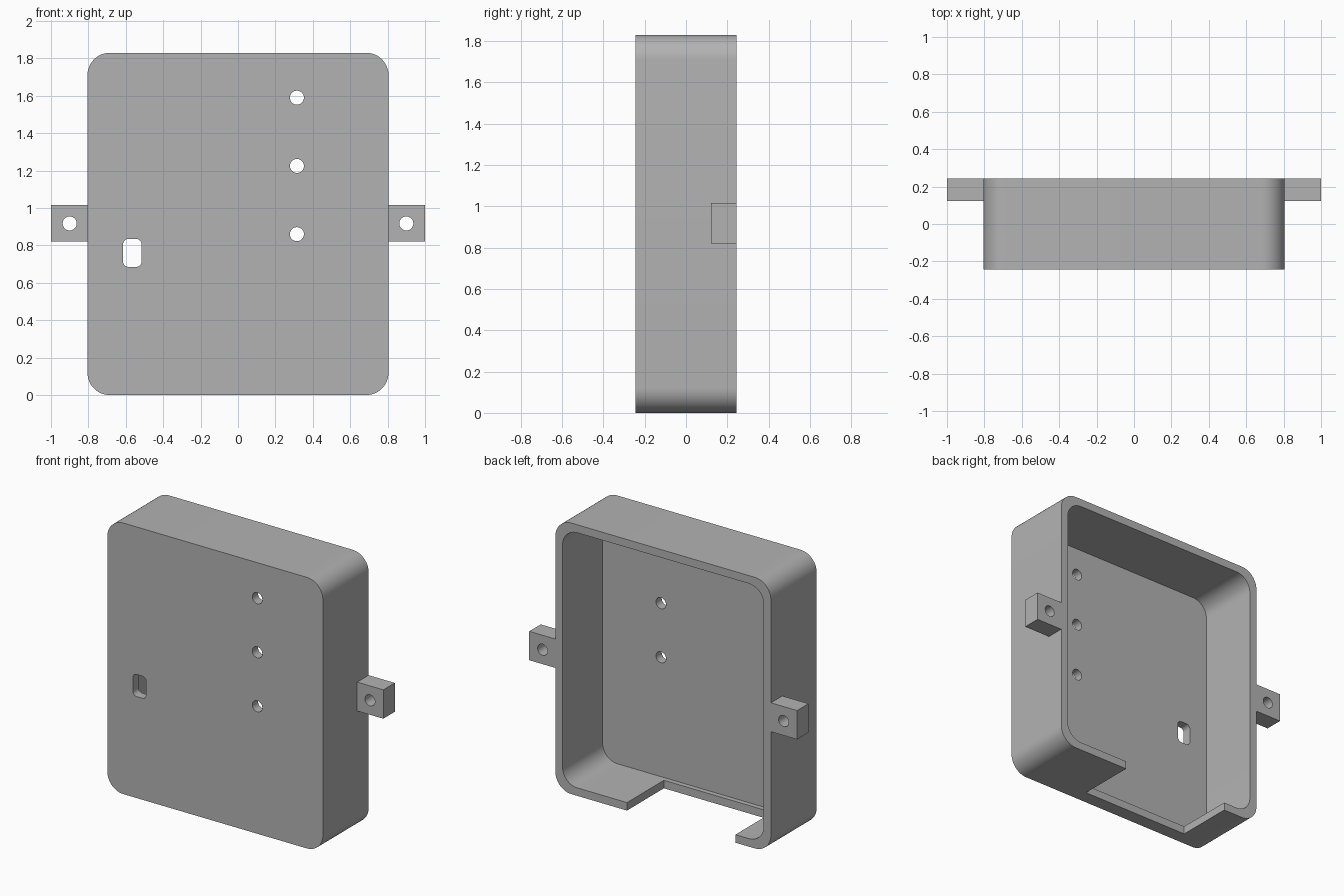
import bpy, bmesh
from math import sin, cos, pi

cube = bpy.data.objects.get("Cube")
if cube:
    bpy.data.objects.remove(cube, do_unlink=True)

grey = bpy.data.materials.new("plain grey")
grey.use_nodes = True
colour = (0.45, 0.45, 0.45, 1)
grey.diffuse_color = colour
grey.node_tree.nodes["Principled BSDF"].inputs["Base Color"].default_value = colour


def slab(name, x, z, y, radius=0, steps=12):
    """Rounded rectangle in x and z, extruded along y; each range is (low, high)."""
    bm = bmesh.new()
    corners = [(x[1], z[1], -1, -1), (x[0], z[1], 1, -1),
               (x[0], z[0], 1, 1), (x[1], z[0], -1, 1)]
    verts = []
    for i, (cx, cz, sx, sz) in enumerate(corners):
        for k in range(steps + 1 if radius else 1):
            a = (i + k / steps) * pi / 2
            verts.append(bm.verts.new((cx + radius * (sx + cos(a)), y[0],
                                       cz + radius * (sz + sin(a)))))
    bmesh.ops.remove_doubles(bm, verts=bm.verts[:], dist=1e-5)
    face = bm.faces.new([v for v in verts if v.is_valid])
    extruded = bmesh.ops.extrude_face_region(bm, geom=[face])["geom"]
    moved = [g for g in extruded if isinstance(g, bmesh.types.BMVert)]
    bmesh.ops.translate(bm, verts=moved, vec=(0, y[1] - y[0], 0))
    bmesh.ops.recalc_face_normals(bm, faces=bm.faces[:])
    mesh = bpy.data.meshes.new(name)
    bm.to_mesh(mesh)
    bm.free()
    mesh.materials.append(grey)
    obj = bpy.data.objects.new(name, mesh)
    bpy.context.collection.objects.link(obj)
    return obj


def round_hole(x, z, r=0.0375):
    return slab("hole_cutter", (x - r, x + r), (z - r, z + r), (-0.4, 0.4), r, 8)


def select(obj):
    bpy.ops.object.select_all(action='DESELECT')
    obj.select_set(True)
    bpy.context.view_layer.objects.active = obj


def cut(obj, cutters):
    select(obj)
    for cutter in cutters:
        cutter.hide_render = True
        mod = obj.modifiers.new("cut", 'BOOLEAN')
        mod.operation = 'DIFFERENCE'
        mod.solver = 'EXACT'
        mod.object = cutter
        bpy.ops.object.modifier_apply(modifier=mod.name)
        bpy.data.objects.remove(cutter, do_unlink=True)
    bpy.ops.object.shade_smooth_by_angle()


# Overall sizes
W, H, D = 0.805, 1.83, 0.244
wall, floor = 0.054, 0.061

# Open-backed case with screw holes, a slot and a cable notch in the bottom wall
case = slab("case", (-W, W), (0, H), (-D, D), 0.12)
cavity = slab("cavity_cutter", (wall - W, W - wall), (wall, H - wall),
              (floor - D, 0.4), 0.11)
slot = slab("slot_cutter", (-0.615, -0.515), (0.685, 0.835), (-0.4, 0.1), 0.03, 6)
notch = slab("notch_cutter", (-0.54, 0.27), (-0.1, 0.15), (-0.15, 0.4))
cut(case, [cavity, slot, notch] + [round_hole(0.315, z) for z in (0.86, 1.225, 1.59)])

# Mounting ears
for side, name in ((1, "left_ear"), (-1, "right_ear")):
    ear = slab(name, sorted((side * W, side)), (0.82, 1.015), (D - 0.122, D))
    cut(ear, [round_hole(side * 0.9, 0.9175)])
